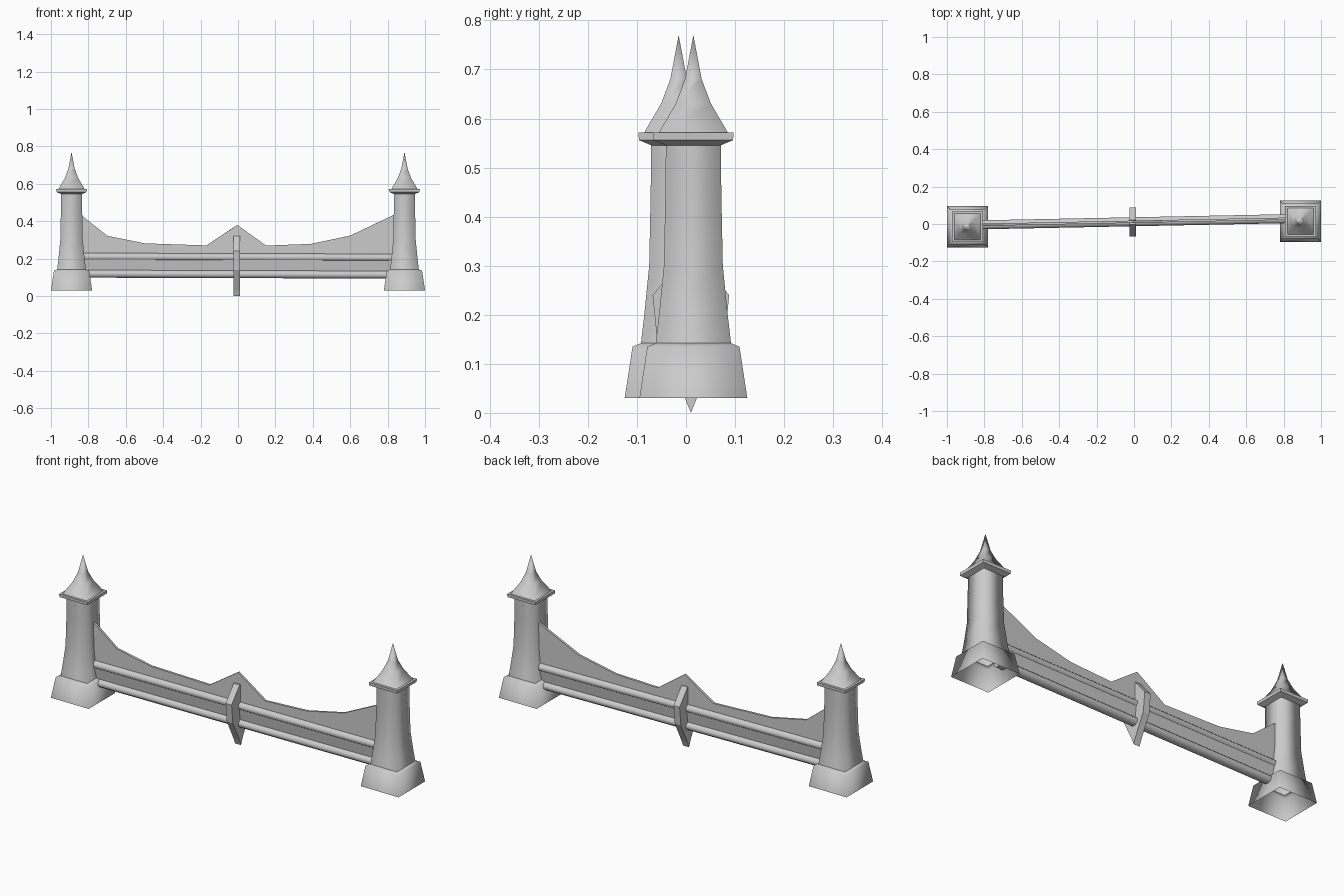
import bpy, bmesh, math

cube = bpy.data.objects.get("Cube")
if cube:
    bpy.data.objects.remove(cube, do_unlink=True)

# One plain grey for everything
grey = bpy.data.materials.new("stone_grey")
grey.use_nodes = True
colour = (0.6, 0.6, 0.6, 1)
grey.diffuse_color = colour
grey.node_tree.nodes["Principled BSDF"].inputs["Base Color"].default_value = colour


def finish(name, bm, location=(0, 0, 0), rotation=(0, 0, 0), smooth=None):
    """Turn a bmesh into a named, coloured object."""
    bmesh.ops.recalc_face_normals(bm, faces=bm.faces)
    mesh = bpy.data.meshes.new(name)
    bm.to_mesh(mesh)
    bm.free()
    mesh.materials.append(grey)
    obj = bpy.data.objects.new(name, mesh)
    obj.location = location
    obj.rotation_euler = rotation
    bpy.context.collection.objects.link(obj)
    if smooth:
        bpy.ops.object.select_all(action='DESELECT')
        obj.select_set(True)
        bpy.context.view_layer.objects.active = obj
        bpy.ops.object.shade_smooth_by_angle(angle=math.radians(smooth))
    return obj


def square_loft(name, rings, location, smooth):
    """Square tower section through (half width, height) rings; a zero width makes a tip."""
    bm = bmesh.new()
    previous = None
    for half, z in rings:
        if half == 0:
            ring = [bm.verts.new((0, 0, z))] * 4
        else:
            ring = [bm.verts.new((sx * half, sy * half, z))
                    for sx, sy in ((-1, -1), (1, -1), (1, 1), (-1, 1))]
        if previous:
            for i in range(4):
                j = (i + 1) % 4
                corners = [previous[i], previous[j], ring[j], ring[i]]
                bm.faces.new(list(dict.fromkeys(corners)))
        previous = ring
    return finish(name, bm, location, smooth=smooth)


def prism(name, points, axis, depth, location=(0, 0, 0), rotation=(0, 0, 0), smooth=None):
    """Extrude an outline symmetrically along x (yz outline) or y (xz outline)."""
    bm = bmesh.new()
    if axis == 'x':
        verts = [bm.verts.new((-depth / 2, a, b)) for a, b in points]
        offset = (depth, 0, 0)
    else:
        verts = [bm.verts.new((a, -depth / 2, b)) for a, b in points]
        offset = (0, depth, 0)
    face = bm.faces.new(verts)
    out = bmesh.ops.extrude_face_region(bm, geom=[face], use_keep_orig=True)
    moved = [v for v in out["geom"] if isinstance(v, bmesh.types.BMVert)]
    bmesh.ops.translate(bm, verts=moved, vec=offset)
    return finish(name, bm, location, rotation, smooth)


# Posts: open-bottomed foot, flared shaft, cap slab and concave spire
for side, label in ((-1, "right"), (1, "left")):
    place = (side * 0.89, side * 0.015, 0)
    square_loft(label + "_post_foot",
                [(0.11, 0.03), (0.094, 0.135), (0.077, 0.142)], place, 95)
    square_loft(label + "_post_shaft",
                [(0.077, 0.14), (0.07, 0.2), (0.06, 0.3), (0.057, 0.45), (0.056, 0.547)], place, 95)
    square_loft(label + "_post_cap",
                [(0.055, 0.545), (0.081, 0.556), (0.082, 0.572), (0.068, 0.572)], place, 30)
    square_loft(label + "_post_spire",
                [(0.07, 0.572), (0.036, 0.63), (0.017, 0.68), (0, 0.77)], place, 95)

# Fence parts run at a slight skew between the posts
skew = (0, 0.003, math.atan(0.02))
middle = (0, 0.012, 0)

# Thin upper board with a sagging top edge and central peak
top_edge = [(-0.84, 0.43), (-0.7, 0.32), (-0.5, 0.28), (-0.17, 0.27), (-0.005, 0.38),
            (0.15, 0.27), (0.39, 0.28), (0.6, 0.325), (0.84, 0.44)]
prism("upper_board", top_edge + [(0.84, 0.2), (-0.84, 0.2)], 'y', 0.012, middle, skew)

# Recessed middle board, tapering downwards
prism("middle_board", [(-0.018, 0.2), (0.018, 0.2), (0.006, 0.12), (-0.006, 0.12)],
      'x', 1.66, middle, skew)

# Two rounded rails
for label, z in (("upper", 0.207), ("lower", 0.116)):
    outline = [(0.026 * math.cos(a), z + 0.022 * math.sin(a))
               for a in (math.pi * (i + 0.5) / 4 for i in range(8))]
    prism(label + "_rail", outline, 'x', 1.66, middle, skew, smooth=50)

# Pointed clasp holding the rails at the centre
half = [(0.012, 0.32), (0.078, 0.24), (0.068, 0.14), (0.012, 0.03)]
outline = half + [(0, 0)] + [(-y, z) for y, z in reversed(half)]
prism("centre_clasp", outline, 'x', 0.035, (-0.007, 0.01, 0))
